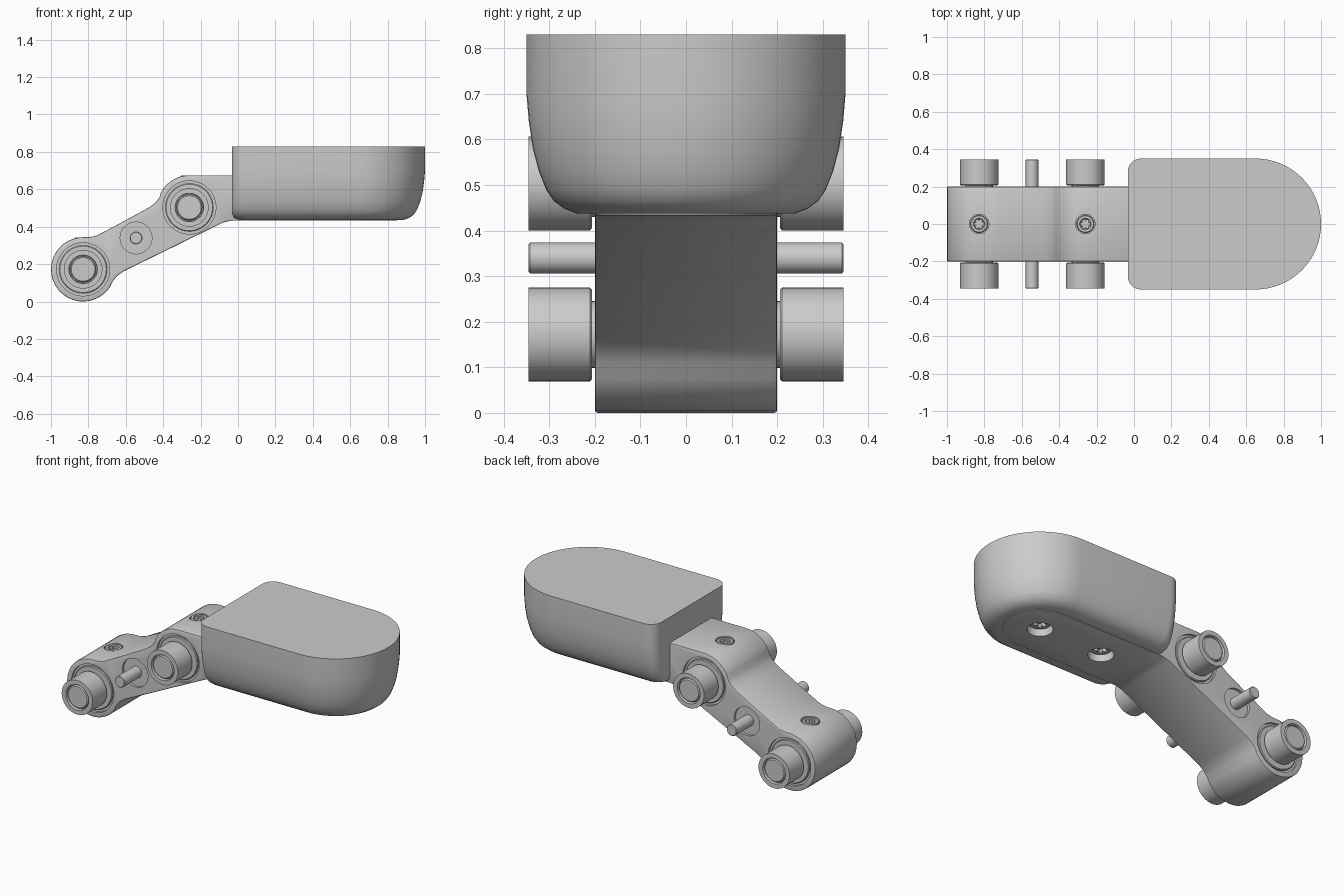
import bpy, bmesh
from math import sin, cos, pi, radians
from mathutils import Vector

if "Cube" in bpy.data.objects:
    bpy.data.objects.remove(bpy.data.objects["Cube"])


def loft(name, rings):
    """Skin a list of equal-length point rings and cap both ends."""
    bm = bmesh.new()
    vs = [[bm.verts.new(p) for p in r] for r in rings]
    n = len(rings[0])
    for a, b in zip(vs, vs[1:]):
        for i in range(n):
            j = (i + 1) % n
            bm.faces.new((a[i], a[j], b[j], b[i]))
    bm.faces.new(vs[0])
    bm.faces.new(vs[-1])
    bmesh.ops.recalc_face_normals(bm, faces=bm.faces)
    me = bpy.data.meshes.new(name)
    bm.to_mesh(me)
    bm.free()
    ob = bpy.data.objects.new(name, me)
    bpy.context.collection.objects.link(ob)
    return ob


def activate(ob):
    bpy.ops.object.select_all(action='DESELECT')
    ob.select_set(True)
    bpy.context.view_layer.objects.active = ob


def smooth(ob, angle=32):
    activate(ob)
    bpy.ops.object.shade_smooth_by_angle(angle=radians(angle))


def bevel(ob, width):
    activate(ob)
    m = ob.modifiers.new("bevel", 'BEVEL')
    m.width, m.segments, m.angle_limit = width, 2, radians(50)
    bpy.ops.object.modifier_apply(modifier=m.name)


def cut(ob, cutters):
    activate(ob)
    for c in cutters:
        m = ob.modifiers.new("cut", 'BOOLEAN')
        m.operation, m.object, m.solver = 'DIFFERENCE', c, 'EXACT'
        bpy.ops.object.modifier_apply(modifier=m.name)


def lathe(name, centre, axis, profile, n=48, star=()):
    """Turn (radius, distance) pairs about +-y or +-z; rings in star are lobed."""
    axis = Vector(axis)
    u = Vector((1, 0, 0))
    v = axis.cross(u)
    rings = []
    for k, (r, d) in enumerate(profile):
        ring = []
        for i in range(n):
            t = 2 * pi * i / n
            q = r * (1 + 0.2 * cos(6 * t)) if k in star else r
            ring.append(Vector(centre) + axis * d + q * (u * cos(t) + v * sin(t)))
        rings.append(ring)
    return loft(name, rings)


def arc(cx, cz, r, a0, a1, n):
    return [(cx + r * cos(radians(a0 + (a1 - a0) * i / n)),
             cz + r * sin(radians(a0 + (a1 - a0) * i / n))) for i in range(n + 1)]


LOW, HIGH, MID = (-.828, .172), (-.26, .503), (-.545, .34)

# cranked arm: side profile extruded across the width
prof = [(.03, .433), (-.035, .433), (-.08, .422), (-.61, .162), (-.645, .138), (-.668, .11)]
prof += arc(*LOW, .172, -35, -265, 22)
prof += [(-.79, .345), (-.755, .353), (-.71, .376), (-.475, .503), (-.44, .53), (-.42, .556)]
prof += arc(*HIGH, .172, 152, 90, 8)
prof += [(.03, .675)]
arm = loft("arm", [[(x, y, z) for x, z in prof] for y in (-.2, .2)])
bevel(arm, .006)

# padded body: outline inset toward the underside
def pad_ring(z, d, e):
    w, c = .35 - d, .07
    pts = [(.65 + w * cos(a), w * sin(a), z)
           for a in (-pi / 2 + pi * i / 32 for i in range(33))]
    x0 = -.033 + e
    for s, a0 in ((1, 90), (-1, 180)):
        pts += [(x, y, z) for x, y in arc(x0 + c, s * (w - c), c, a0, a0 + 90, 8)]
    return pts

pad = loft("pad", [pad_ring(*p) for p in (
    (.83, 0, 0), (.70, 0, 0), (.64, .005, 0), (.58, .014, 0), (.53, .027, 0),
    (.49, .043, 0), (.465, .06, .003), (.448, .083, .012), (.437, .112, .03))])

# rounded mounting tongue set into the underside of the pad
tongue_outline = [(-.03, .2), (-.03, -.2)] + arc(.65, 0, .2, -90, 90, 28)
tongue = loft("mounting_tongue", [[(x, y, z) for x, y in tongue_outline] for z in (.433, .52)])
bevel(tongue, .004)

# helper cutters: bearing recesses, screw pockets
arm_cut, pad_cut = [], []
for s in (1, -1):
    for (x, z), r in ((LOW, .142), (HIGH, .142), (MID, .085)):
        arm_cut.append(lathe("recess_cutter", (x, 0, z), (0, s, 0), [(r, .185), (r, .25)]))
for x, z in ((LOW[0], .344), (HIGH[0], .675)):
    arm_cut.append(lathe("pocket_cutter", (x, 0, z), (0, 0, 1), [(.052, -.03), (.052, .05)]))
for x in (.23, .65):
    pad_cut.append(lathe("pocket_cutter", (x, 0, .433), (0, 0, -1), [(.07, -.06), (.07, .05)]))
cut(arm, arm_cut)
cut(pad, pad_cut)
cut(tongue, pad_cut)
for c in arm_cut + pad_cut:
    bpy.data.objects.remove(c)
for ob in (arm, pad, tongue):
    smooth(ob)

# bearings, rollers and pins on both sides
for s in (1, -1):
    side = "right" if s < 0 else "left"
    for label, (x, z) in (("lower", LOW), ("upper", HIGH)):
        smooth(lathe(f"{label}_bearing_{side}", (x, 0, z), (0, s, 0),
                     [(.128, .17), (.128, .193), (.124, .197), (.06, .197)]))
        smooth(lathe(f"{label}_roller_{side}", (x, 0, z), (0, s, 0),
                     [(.073, .18), (.073, .206), (.098, .206), (.103, .211), (.103, .346),
                      (.076, .346), (.074, .325), (.069, .325), (.069, .336),
                      (.063, .342), (.01, .342)]))
    smooth(lathe(f"middle_pin_{side}", (MID[0], 0, MID[1]), (0, s, 0),
                 [(.034, .17), (.034, .342), (.030, .346), (.01, .346)], 32))

# socket-head screws with six-lobed recess
def screw(name, centre, axis, k=1):
    prof = [(.047, -.03), (.047, -.006), (.043, -.002), (.031, -.002), (.028, -.006),
            (.026, -.006), (.024, -.022)]
    smooth(lathe(name, centre, axis, [(r * k, d) for r, d in prof], 48, (5, 6)))

screw("lower_arm_screw", (LOW[0], 0, .344), (0, 0, 1))
screw("upper_arm_screw", (HIGH[0], 0, .675), (0, 0, 1))
for i, x in enumerate((.23, .65)):
    screw(f"pad_screw_{i + 1}", (x, 0, .465), (0, 0, -1), 1.3)
